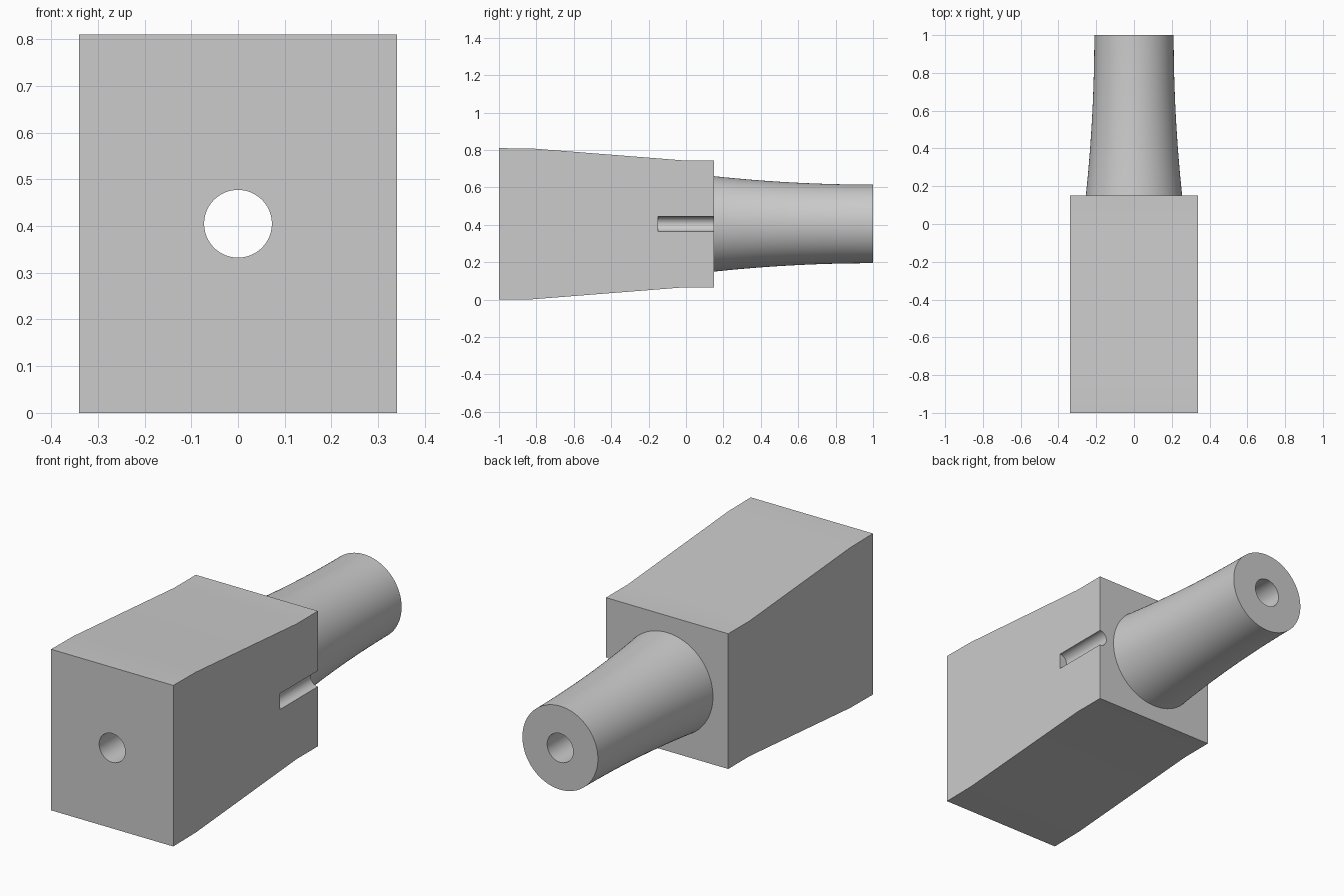
import bpy, bmesh
from math import pi, cos, sin, radians
from mathutils import Matrix

cube = bpy.data.objects.get("Cube")
if cube:
    bpy.data.objects.remove(cube, do_unlink=True)

AXIS_Z = 0.405      # height of the shared centre line
HALF_W = 0.34       # half width of the block
BORE = 0.0725       # bore radius
STEP_Y = 0.15       # where the block meets the nozzle
SEGMENTS = 96

grey = bpy.data.materials.new("plain grey")
grey.use_nodes = True
colour = (0.6, 0.6, 0.6, 1)
grey.diffuse_color = colour
grey.node_tree.nodes["Principled BSDF"].inputs["Base Color"].default_value = colour


def finish(name, bm):
    bmesh.ops.recalc_face_normals(bm, faces=bm.faces)
    mesh = bpy.data.meshes.new(name)
    bm.to_mesh(mesh)
    bm.free()
    mesh.materials.append(grey)
    obj = bpy.data.objects.new(name, mesh)
    bpy.context.collection.objects.link(obj)
    return obj


def smooth(obj):
    bpy.ops.object.select_all(action="DESELECT")
    obj.select_set(True)
    bpy.context.view_layer.objects.active = obj
    bpy.ops.object.shade_smooth_by_angle(angle=radians(30))


def cut_rod(target, name, x, radius, y0, y1):
    """Cut a round channel running along y out of the target."""
    bm = bmesh.new()
    place = Matrix.Translation((x, (y0 + y1) / 2, AXIS_Z)) @ Matrix.Rotation(pi / 2, 4, "X")
    bmesh.ops.create_cone(bm, cap_ends=True, segments=SEGMENTS, radius1=radius,
                          radius2=radius, depth=y1 - y0, matrix=place)
    cutter = finish(name, bm)
    cutter.hide_render = True
    mod = target.modifiers.new(name, "BOOLEAN")
    mod.operation = "DIFFERENCE"
    mod.solver = "EXACT"
    mod.object = cutter
    bpy.context.view_layer.objects.active = target
    bpy.ops.object.modifier_apply(modifier=mod.name)
    bpy.data.objects.remove(cutter, do_unlink=True)


# Block: side profile, symmetric about the centre line, extruded across x
upper = [(-1, 0.405), (-0.82, 0.403), (-0.02, 0.34), (STEP_Y, 0.34)]
outline = upper + [(y, -h) for y, h in reversed(upper)]
bm = bmesh.new()
side = bm.faces.new([bm.verts.new((-HALF_W, y, AXIS_Z + h)) for y, h in outline])
ext = bmesh.ops.extrude_face_region(bm, geom=[side], use_keep_orig=True)
moved = [v for v in ext["geom"] if isinstance(v, bmesh.types.BMVert)]
bmesh.ops.translate(bm, verts=moved, vec=(2 * HALF_W, 0, 0))
block = finish("tapered_block", bm)

# Through bore, and the half round groove at the rear of the left side
cut_rod(block, "bore_cutter", 0, BORE, -1.2, 0.4)
cut_rod(block, "groove_cutter", HALF_W, 0.04, -0.15, 0.3)
smooth(block)

# Nozzle: curved outer taper, flat end ring and bore, turned around y
STEPS = 16
profile = []
for i in range(STEPS + 1):
    t = i / STEPS
    profile.append((0.21 + 0.045 * (1 - t) ** 2, STEP_Y + (1 - STEP_Y) * t))
profile += [(BORE, 1), (BORE, STEP_Y)]
bm = bmesh.new()
rings = []
for r, y in profile:
    angles = [2 * pi * k / SEGMENTS for k in range(SEGMENTS)]
    rings.append([bm.verts.new((r * cos(a), y, AXIS_Z + r * sin(a))) for a in angles])
for a, b in zip(rings, rings[1:]):
    for k in range(SEGMENTS):
        n = (k + 1) % SEGMENTS
        bm.faces.new((a[k], a[n], b[n], b[k]))
smooth(finish("nozzle", bm))
